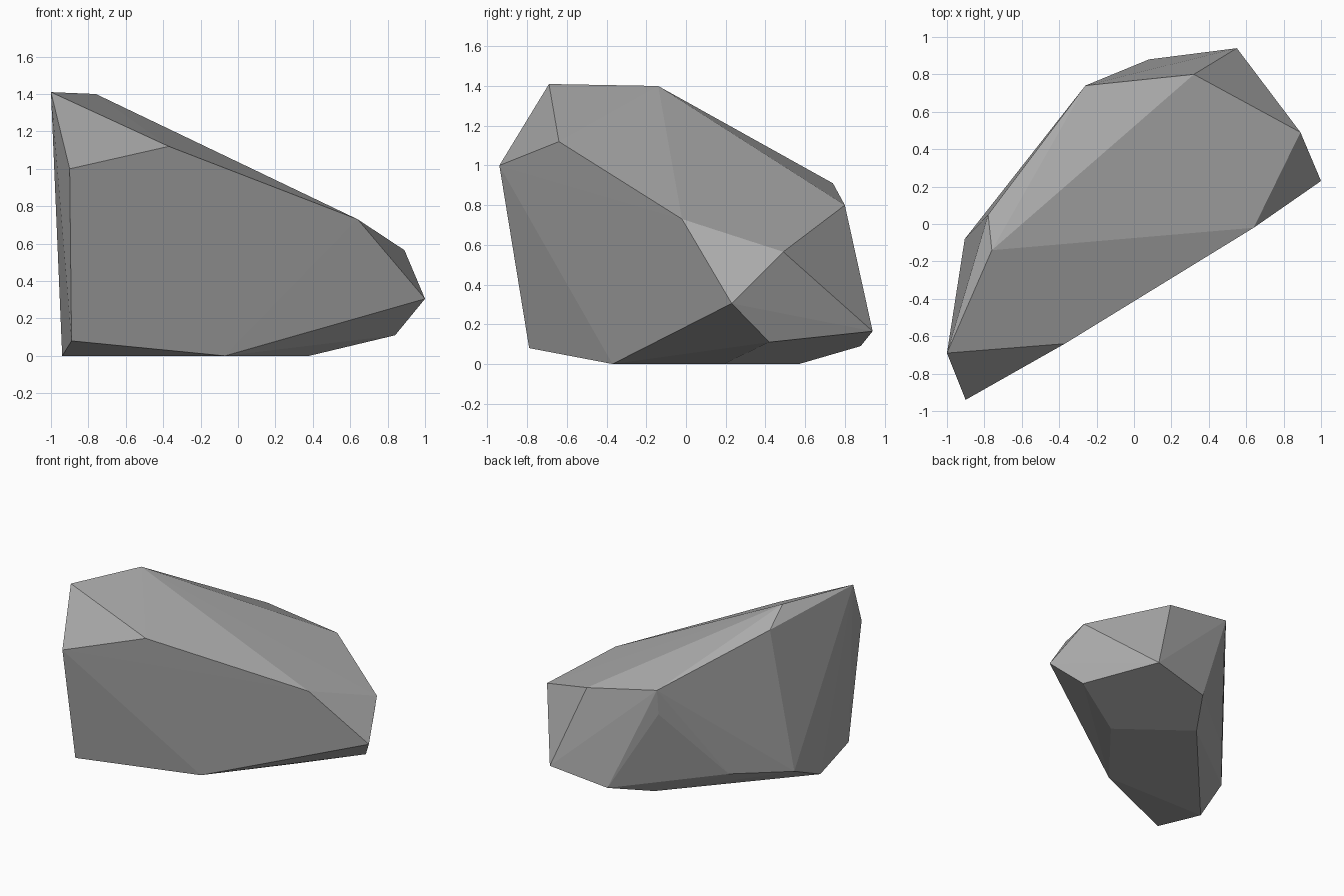
import bpy
import bmesh

# Remove the default cube
default_cube = bpy.data.objects.get("Cube")
if default_cube:
    bpy.data.objects.remove(default_cube, do_unlink=True)


def make_material(name, value):
    """Plain matte grey material."""
    material = bpy.data.materials.new(name)
    material.use_nodes = True
    colour = (value, value, value, 1)
    material.diffuse_color = colour
    shader = material.node_tree.nodes["Principled BSDF"]
    shader.inputs["Base Color"].default_value = colour
    shader.inputs["Roughness"].default_value = 0.9
    return material


def make_hull(name, points, material):
    """Faceted convex stone wrapped around a few corner points."""
    bm = bmesh.new()
    for point in points:
        bm.verts.new(point)
    bmesh.ops.convex_hull(bm, input=bm.verts[:])
    loose = [v for v in bm.verts if not v.link_faces]
    bmesh.ops.delete(bm, geom=loose, context='VERTS')
    bmesh.ops.recalc_face_normals(bm, faces=bm.faces[:])
    mesh = bpy.data.meshes.new(name)
    bm.to_mesh(mesh)
    bm.free()
    mesh.materials.append(material)
    stone = bpy.data.objects.new(name, mesh)
    bpy.context.collection.objects.link(stone)
    return stone


# Peak and the sloping upper ridge
crown = [
    (-1, -.69, 1.41), (-.76, -.14, 1.4), (-.78, .05, 1.27),
    (-.9, -.94, 1), (-.37, -.64, 1.12), (.64, -.02, .73),
    (.32, .8, .8), (-.26, .74, .91), (.89, .49, .565),
]

# Widest corners around the sides
flanks = [
    (1, .23, .305), (.55, .94, .165), (-.26, .72, .71),
    (.08, .88, .09), (-.59, .3, .16), (-.905, -.08, .12),
    (-.89, -.79, .08), (.84, .42, .11),
]

# Flat base resting on the ground
base = [(-.94, -.36, 0), (-.07, -.37, 0), (.38, .19, 0), (-.12, .57, 0)]

make_hull("boulder", crown + flanks + base, make_material("stone grey", .4))
